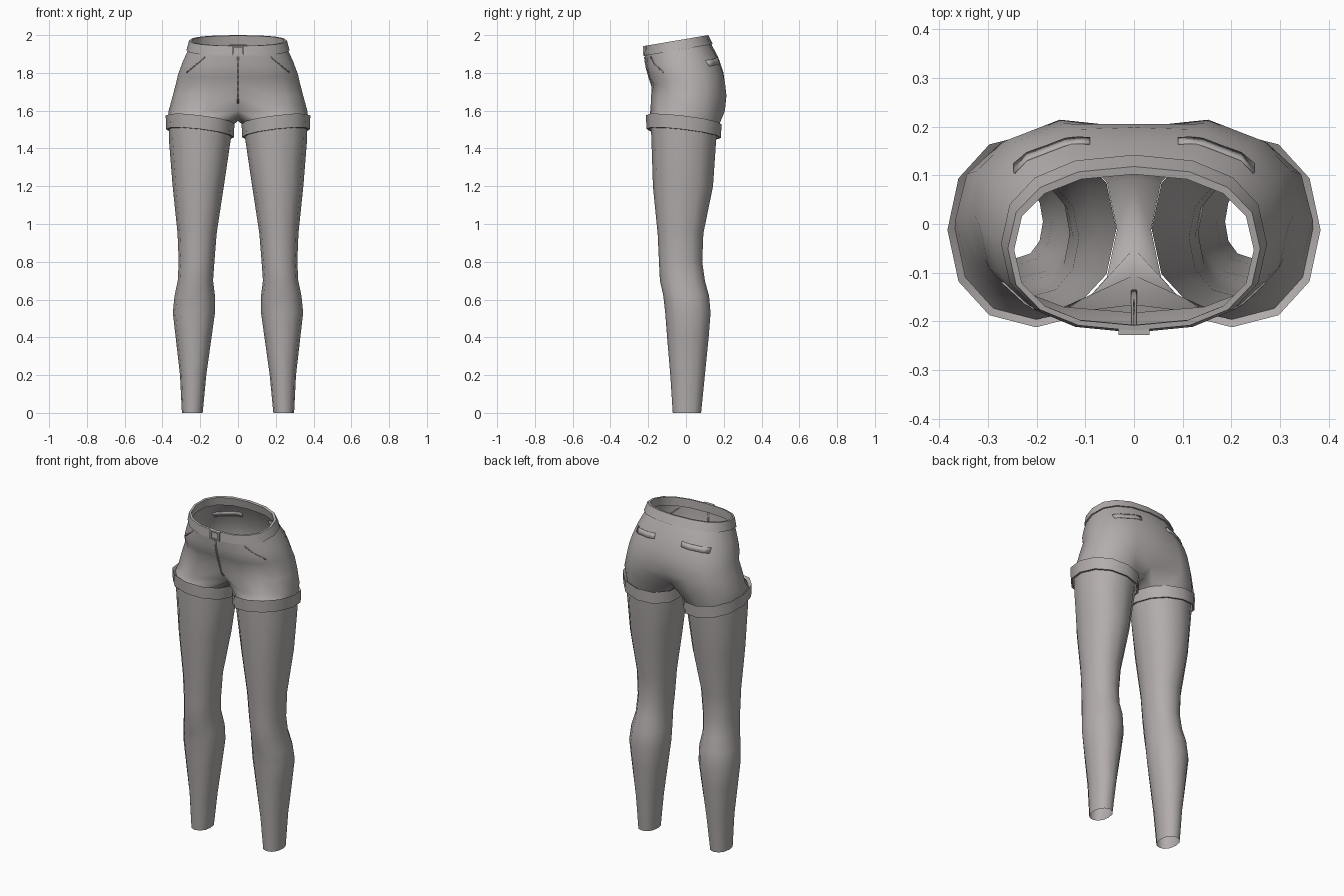
import bpy
import bmesh
from math import sin, cos, pi, radians
from mathutils import Vector
from mathutils.bvhtree import BVHTree

cube = bpy.data.objects.get("Cube")
if cube:
    bpy.data.objects.remove(cube, do_unlink=True)

grey = bpy.data.materials.new("warm grey cloth")
grey.use_nodes = True
COLOR = (0.45, 0.415, 0.415, 1)
grey.diffuse_color = COLOR
grey.node_tree.nodes["Principled BSDF"].inputs["Base Color"].default_value = COLOR

COLS = 8           # columns from front centre round the side to back centre
SIDES = COLS + 4   # sides of each leg opening


def finish(name, bm, mirror=True, angle=50, recalc=True):
    if recalc:
        bmesh.ops.recalc_face_normals(bm, faces=bm.faces)
    mesh = bpy.data.meshes.new(name)
    bm.to_mesh(mesh)
    bm.free()
    mesh.materials.append(grey)
    mesh.shade_smooth()
    mesh.set_sharp_from_angle(angle=radians(angle))
    obj = bpy.data.objects.new(name, mesh)
    bpy.context.collection.objects.link(obj)
    if mirror:
        mod = obj.modifiers.new("mirror", "MIRROR")
        mod.merge_threshold = 0.0005
    return obj


def add_ring(bm, points):
    return [bm.verts.new(p) for p in points]


def bridge(bm, a, b, closed):
    n = len(a)
    for i in range(n if closed else n - 1):
        j = (i + 1) % n
        bm.faces.new((a[i], a[j], b[j], b[i]))


def power(v, p=0.85):
    return abs(v) ** p * (1 if v >= 0 else -1)


def half_ring(z, tilt, width, front, back, centre_front=None, centre_back=None):
    """Half of a hip section, optionally grooved at the centre line."""
    points = []
    for i in range(COLS + 1):
        t = pi * i / COLS
        x = 0 if i in (0, COLS) else width * power(sin(t))
        y = (front + back) / 2 - (back - front) / 2 * power(cos(t))
        if i == 0 and centre_front is not None:
            y = centre_front
        if i == COLS and centre_back is not None:
            y = centre_back
        points.append((x, y, z + tilt * y))
    return points


def leg_ring(x0, x1, y0, y1, z, grow=0, slant=0):
    """Closed leg section whose first point is at the front inner side."""
    points = []
    for j in range(SIDES):
        a = 2 * pi * (j - SIDES + 2) / SIDES
        x = (x0 + x1) / 2 - ((x1 - x0) / 2 + grow) * power(cos(a), 0.92)
        y = (y0 + y1) / 2 - ((y1 - y0) / 2 + grow) * power(sin(a), 0.92)
        points.append((x, y, z + slant * (x - 0.2 - y)))
    return points


HEM = (0.035, 0.367, -0.196, 0.172)
HEM_Z = 1.512
SLANT = 0.12

# Shorts body: hip sections, then the leg opening with the crotch strip
bm = bmesh.new()
sections = [
    (1.93, 0.17, 0.264, -0.219, 0.134),
    (1.86, 0.11, 0.293, -0.217, 0.178, -0.212, 0.172),
    (1.79, 0.06, 0.318, -0.207, 0.207, -0.196, 0.198),
    (1.745, 0.03, 0.328, -0.183, 0.219, -0.182, 0.205),
    (1.68, 0, 0.345, -0.198, 0.228, -0.165, 0.198),
    (1.6, 0, 0.367, -0.202, 0.22, -0.105, 0.15),
]
rows = [add_ring(bm, half_ring(*s)) for s in sections]
for a, b in zip(rows, rows[1:]):
    bridge(bm, a, b, False)
crotch = [bm.verts.new((0, y, z)) for y, z in ((0.09, 1.56), (0.02, 1.545), (-0.05, 1.56))]
hem = add_ring(bm, leg_ring(*HEM, HEM_Z + 0.025, 0, SLANT))
bridge(bm, rows[-1] + crotch, hem, True)
bmesh.ops.recalc_face_normals(bm, faces=bm.faces)
surface = BVHTree.FromBMesh(bm)
finish("shorts_body", bm)

# Turned-up cuffs
bm = bmesh.new()
cuff = [add_ring(bm, leg_ring(*HEM, HEM_Z + dz, grow, SLANT))
        for dz, grow in ((0.025, 0), (0.038, 0.016), (-0.034, 0.013), (-0.034, 0.002), (0.02, 0))]
for a, b in zip(cuff, cuff[1:]):
    bridge(bm, a, b, True)
finish("cuffs", bm, angle=40)

# Legs, open at both ends
bm = bmesh.new()
leg_sections = [
    (1.45, 0.038, 0.366, -0.183, 0.16),
    (1.2, 0.075, 0.346, -0.175, 0.143),
    (0.95, 0.113, 0.32, -0.15, 0.092),
    (0.8, 0.125, 0.314, -0.143, 0.086),
    (0.7, 0.132, 0.319, -0.138, 0.1),
    (0.62, 0.122, 0.336, -0.12, 0.122),
    (0.53, 0.122, 0.345, -0.11, 0.13),
    (0.4, 0.14, 0.33, -0.1, 0.12),
    (0.2, 0.168, 0.307, -0.083, 0.1),
    (0, 0.187, 0.297, -0.07, 0.08),
]
rows = [add_ring(bm, leg_ring(0.036, 0.367, -0.187, 0.168, 1.525, 0, SLANT))]
rows += [add_ring(bm, leg_ring(*s, z)) for z, *s in leg_sections]
for a, b in zip(rows, rows[1:]):
    bridge(bm, a, b, True)
finish("legs", bm)

# Tilted waistband
bm = bmesh.new()
band = [add_ring(bm, half_ring(*s)) for s in (
    (1.928, 0.17, 0.262, -0.217, 0.13),
    (1.928, 0.17, 0.273, -0.223, 0.142),
    (1.98, 0.17, 0.259, -0.219, 0.118),
    (1.98, 0.17, 0.246, -0.208, 0.102),
    (1.928, 0.17, 0.252, -0.207, 0.112))]
for a, b in zip(band, band[1:]):
    bridge(bm, a, b, False)
finish("waistband", bm, angle=40)

# Buckle frame at the front of the waistband
bm = bmesh.new()
loops = []
for size, y in ((1, -0.215), (1, -0.228), (0.72, -0.228), (0.72, -0.22)):
    loops.append(add_ring(bm, [(sx * 0.032 * size, y, 1.917 + sz * 0.026 * size)
                               for sx, sz in ((-1, -1), (1, -1), (1, 1), (-1, 1))]))
for a, b in zip(loops, loops[1:]):
    bridge(bm, a, b, True)
bm.faces.new(loops[-1])
finish("buckle", bm, mirror=False, angle=30)


def surface_strip(name, path, height, side, width=0):
    """Thin strip laid on the shorts; side is -1 for front and 1 for back."""
    bm = bmesh.new()
    edges = []
    for dx, dz in ((0, 0), (width, height)):
        row = []
        for x, z in path:
            origin = Vector((max(x + dx, 0.0005), side, z + dz))
            hit = surface.ray_cast(origin, Vector((0, -side, 0)))[0]
            if hit:
                row.append(bm.verts.new(hit + Vector((0, side * 0.001, 0))))
        edges.append(row)
    if len(edges[0]) == len(edges[1]):
        bridge(bm, edges[0], edges[1], False)
    obj = finish(name, bm, recalc=False, angle=30)
    mod = obj.modifiers.new("thickness", "SOLIDIFY")
    mod.thickness = 0.006
    mod.offset = 0


def line(a, b, steps):
    return [(a[0] + (b[0] - a[0]) * i / steps, a[1] + (b[1] - a[1]) * i / steps)
            for i in range(steps + 1)]


# Back pocket welts, slanted front pocket seams and fly seam
surface_strip("back_pockets", line((0.09, 1.855), (0.245, 1.835), 6), 0.03, 1)
surface_strip("front_pocket_seams", line((0.175, 1.88), (0.27, 1.8), 6), 0.006, -1)
surface_strip("fly_seam", line((0, 1.885), (0, 1.64), 8), 0, -1, 0.005)
